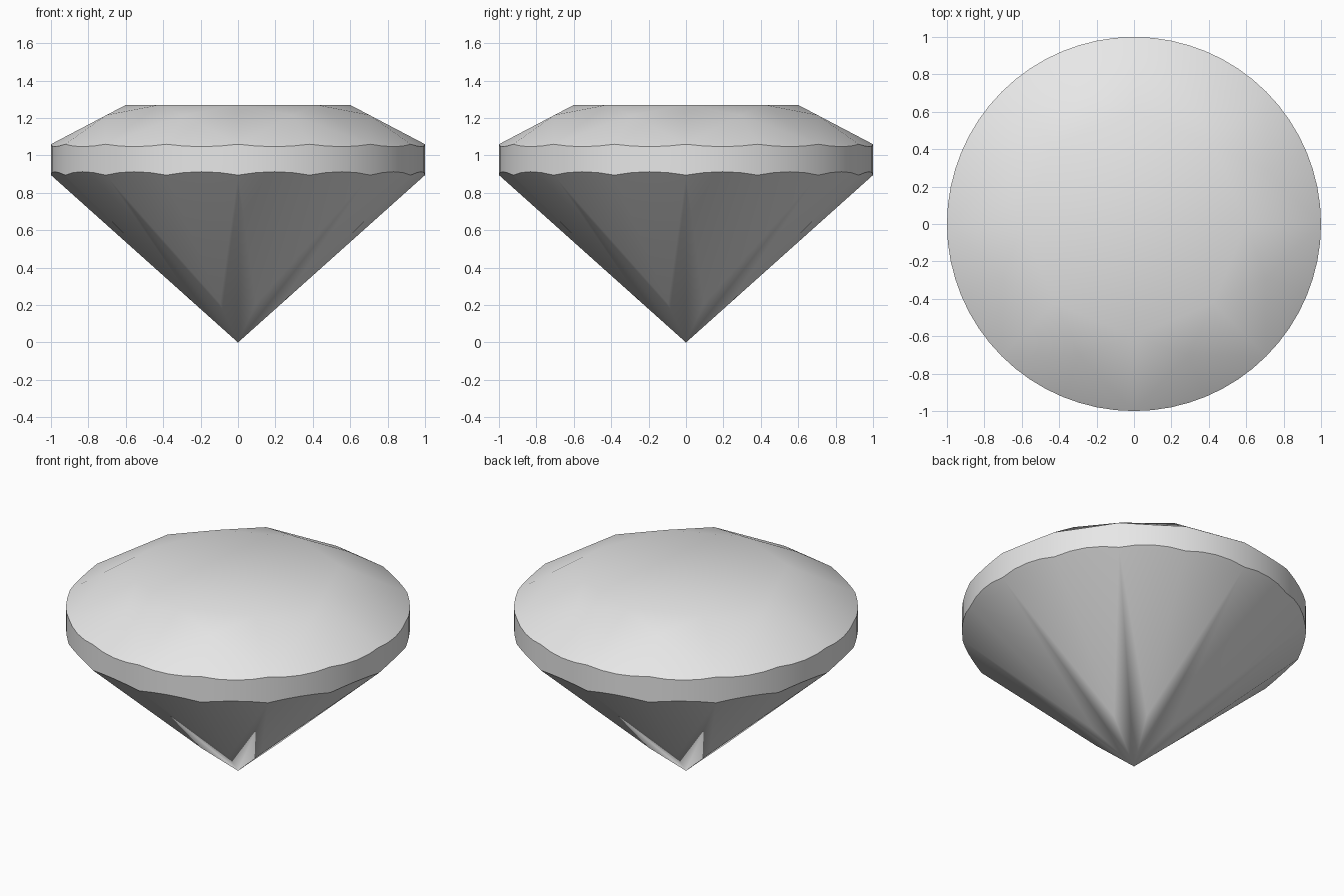
import bpy
import bmesh
from math import cos, sin, pi, radians
from mathutils import Vector
from mathutils.geometry import normal

cube = bpy.data.objects.get("Cube")
if cube:
    bpy.data.objects.remove(cube, do_unlink=True)

SIDES = 8                 # main facets around the stone
STEPS = 4                 # girdle segments per half facet
RIM = SIDES * 2 * STEPS   # girdle segments in total

TABLE_R, TABLE_Z = 0.6, 1.27
CROWN_Z, PAVILION_Z = 1.06, 0.895
STAR_R, LOWER_R = 0.76, 0.25
HALF = pi / SIDES


def polar(r, angle, z):
    return Vector((r * cos(angle), r * sin(angle), z))


# Heights that keep the kite facets flat
slope = (TABLE_Z - CROWN_Z) / (1 - TABLE_R)
star_z = TABLE_Z - (STAR_R * cos(HALF) - TABLE_R) * slope
lower_z = PAVILION_Z * LOWER_R * cos(HALF)


def rim_points(inner_r, inner_z, z):
    """Scalloped girdle edge: where each half facet plane cuts the unit cylinder."""
    p = polar(inner_r, HALF, inner_z)
    a, b = polar(1, 0, z), polar(1, HALF, z)
    n = normal(p, a, b)
    points = []
    for i in range(RIM):
        k = i % (2 * STEPS)
        k = min(k, 2 * STEPS - k)
        q = polar(1, k * HALF / STEPS, 0)
        height = (n.dot(a) - n.x * q.x - n.y * q.y) / n.z
        points.append(polar(1, 2 * pi * i / RIM, height))
    return points


bm = bmesh.new()


def ring(points):
    return [bm.verts.new(p) for p in points]


table = ring(polar(TABLE_R, 2 * HALF * i, TABLE_Z) for i in range(SIDES))
star = ring(polar(STAR_R, 2 * HALF * i + HALF, star_z) for i in range(SIDES))
top_rim = ring(rim_points(STAR_R, star_z, CROWN_Z))
low_rim = ring(rim_points(LOWER_R, lower_z, PAVILION_Z))
lower = ring(polar(LOWER_R, 2 * HALF * i + HALF, lower_z) for i in range(SIDES))
culet = bm.verts.new((0, 0, 0))


def half_facet(apex, rim, start):
    bm.faces.new([apex] + [rim[(start + k) % RIM] for k in range(STEPS + 1)])


# Table, crown facets and pavilion facets
bm.faces.new(table)
for i in range(SIDES):
    j = (i + 1) % SIDES
    g = 2 * STEPS * i
    bm.faces.new((table[i], star[i], table[j]))
    bm.faces.new((table[i], star[i - 1], top_rim[g], star[i]))
    bm.faces.new((culet, lower[i], low_rim[g], lower[i - 1]))
    for apexes, rim in ((star, top_rim), (lower, low_rim)):
        half_facet(apexes[i], rim, g)
        half_facet(apexes[i], rim, g + STEPS)

# Girdle band
for i in range(RIM):
    j = (i + 1) % RIM
    bm.faces.new((low_rim[i], low_rim[j], top_rim[j], top_rim[i]))

bmesh.ops.recalc_face_normals(bm, faces=bm.faces)
mesh = bpy.data.meshes.new("cut_gem")
bm.to_mesh(mesh)
bm.free()

gem = bpy.data.objects.new("cut_gem", mesh)
bpy.context.collection.objects.link(gem)

# Light grey colour
grey = bpy.data.materials.new("light_grey")
grey.use_nodes = True
colour = (0.8, 0.8, 0.8, 1)
grey.diffuse_color = colour
grey.node_tree.nodes["Principled BSDF"].inputs["Base Color"].default_value = colour
mesh.materials.append(grey)

# Soft facets with crisp girdle edges
bpy.ops.object.select_all(action="DESELECT")
gem.select_set(True)
bpy.context.view_layer.objects.active = gem
bpy.ops.object.shade_smooth_by_angle(angle=radians(35))
